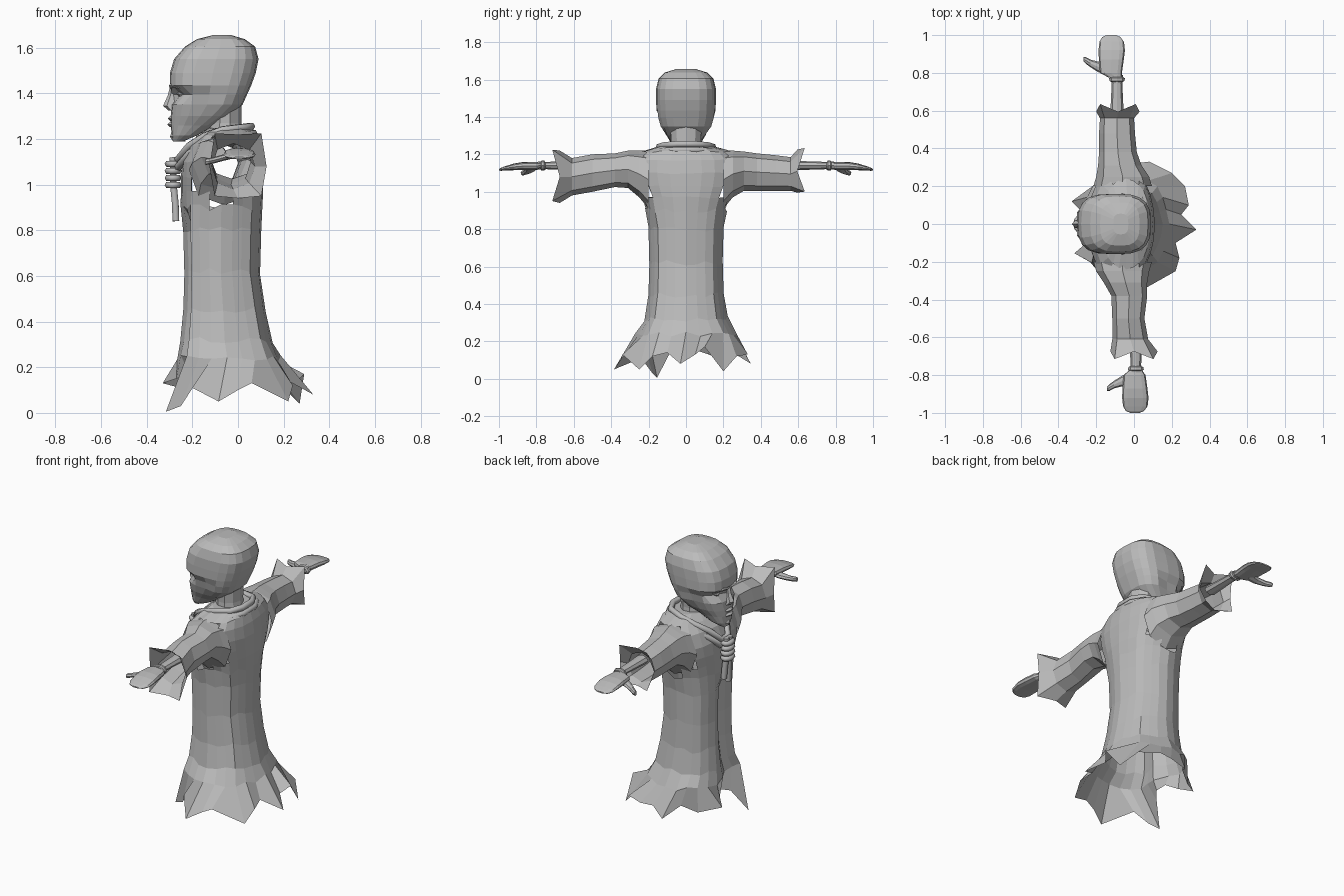
import bpy, bmesh, math, random
from mathutils import Vector

if "Cube" in bpy.data.objects:
    bpy.data.objects.remove(bpy.data.objects["Cube"])

random.seed(4)
grey = bpy.data.materials.new("plain grey")
grey.diffuse_color = (0.5, 0.5, 0.5, 1)
grey.use_nodes = True
grey.node_tree.nodes["Principled BSDF"].inputs["Base Color"].default_value = grey.diffuse_color


def loft(name, rings, cap_start=True, cap_end=True, skip=None):
    """Skin a list of equally sized closed rings, flat shaded."""
    bm = bmesh.new()
    rows = [[bm.verts.new(p) for p in r] for r in rings]
    n = len(rows[0])
    for a, b in zip(rows, rows[1:]):
        for i in range(n):
            j = (i + 1) % n
            bm.faces.new((a[i], a[j], b[j], b[i]))
    if cap_start:
        bm.faces.new(rows[0][::-1])
    if cap_end:
        bm.faces.new(rows[-1])
    bmesh.ops.recalc_face_normals(bm, faces=bm.faces)
    if skip:
        holes = [f for f in bm.faces if skip(f.calc_center_median())]
        bmesh.ops.delete(bm, geom=holes, context='FACES')
    me = bpy.data.meshes.new(name)
    bm.to_mesh(me)
    bm.free()
    me.materials.append(grey)
    ob = bpy.data.objects.new(name, me)
    bpy.context.collection.objects.link(ob)
    return ob


def spow(v, p):
    return math.copysign(abs(v) ** p, v)


def ring_z(z, x0, x1, ry, n=16, p=1.0, cy=0.0):
    """Horizontal superellipse ring between x0 and x1."""
    cx, rx = (x0 + x1) / 2, (x1 - x0) / 2
    return [Vector((cx + rx * spow(math.cos(t), p), cy + ry * spow(math.sin(t), p), z))
            for t in (2 * math.pi * i / n for i in range(n))]


def ring_y(y, cx, cz, rx, rz, n=8, p=1.0):
    """Upright ring across the arm direction."""
    return [Vector((cx + rx * spow(math.cos(t), p), y, cz + rz * spow(math.sin(t), p)))
            for t in (2 * math.pi * i / n for i in range(n))]


def ring_x(x, cy, cz, ry, rz, n=8):
    """Upright ring across the facing direction."""
    return [Vector((x, cy + ry * math.cos(2 * math.pi * i / n),
                    cz + rz * math.sin(2 * math.pi * i / n))) for i in range(n)]


def rope(name, pts, radius, closed=False):
    cu = bpy.data.curves.new(name, 'CURVE')
    cu.dimensions = '3D'
    cu.bevel_depth = radius
    cu.bevel_resolution = 1
    cu.use_fill_caps = True
    sp = cu.splines.new('POLY')
    sp.points.add(len(pts) - 1)
    for q, p in zip(sp.points, pts):
        q.co = (*p, 1)
    sp.use_cyclic_u = closed
    cu.materials.append(grey)
    ob = bpy.data.objects.new(name, cu)
    bpy.context.collection.objects.link(ob)


# Robe: pleated hollow body with a front fold, arm holes and a ragged hem
hem = [(.33, -.03, .08), (.25, .05, .13), (.29, .10, .17), (.27, .20, .04),
       (.20, .27, .12), (.08, .33, .13), (0, .32, .13), (-.08, .347, .08),
       (-.14, .25, .14), (-.22, .20, .10), (-.33, .12, .13), (-.27, .06, .15),
       (-.21, .02, .17), (-.19, -.03, .15), (-.24, -.09, .13), (-.316, -.155, .005),
       (-.25, -.18, .03), (-.20, -.24, .11), (-.085, -.385, .05), (0, -.35, .10),
       (.06, -.34, .13), (.22, -.25, .05), (.24, -.18, .12), (.22, -.10, .14)]
levels = [(.24, -.28, .185, .27), (.32, -.265, .15, .222), (.45, -.25, .12, .20),
          (.62, -.245, .095, .195), (.80, -.25, .10, .20), (.90, -.25, .105, .218),
          (.97, -.25, .11, .24), (1.03, -.25, .11, .27), (1.10, -.245, .11, .29),
          (1.17, -.215, .10, .285), (1.215, -.17, .085, .24), (1.245, -.13, .06, .13)]
pleat = [(.02 if i % 3 == 0 else -.02) + random.uniform(-.02, .02) for i in range(24)]
pleat[6] = pleat[18] = .005
fold = {12: .03, 13: .06, 14: .03}
rings = [[Vector(p) for p in hem]]
for z, x0, x1, ry in levels:
    r = ring_z(z, x0, x1, ry, len(hem), .9)
    k = 1.0 if z < .95 else .3
    mid = Vector(((x0 + x1) / 2, 0, z))
    for i, v in enumerate(r):
        r[i] = mid + (v - mid) * (1 + k * pleat[i])
        r[i].z += random.uniform(-.015, .015) * k
        if z < .85:
            r[i].x += fold.get(i, 0)
    rings.append(r)
loft("robe", rings, cap_start=False, skip=lambda c: abs(c.y) > .19 and
     ((c.x + .06) / .15) ** 2 + ((c.z - 1.07) / .14) ** 2 < 1)

# Head: squarish rounded skull tapering to the jaw, with sunken eye sockets
skull = [(1.19, -.285, -.24, .035), (1.215, -.29, -.18, .065), (1.26, -.295, -.10, .09),
         (1.30, -.295, -.035, .118), (1.35, -.29, .02, .14), (1.395, -.29, .04, .153),
         (1.435, -.298, .058, .158), (1.49, -.298, .078, .16), (1.55, -.28, .09, .16),
         (1.605, -.232, .075, .147), (1.637, -.18, .03, .115), (1.655, -.11, -.03, .055)]
rings = []
for z, x0, x1, ry in skull:
    r = ring_z(z, x0, x1, ry, 20, .68 if z > 1.32 else .78)
    for v in r:
        if v.x < -.1 and z < 1.43:
            v.y *= .88
        if z == 1.395 and v.x < -.2 and .02 < abs(v.y) < .12:
            v.x += .035
    rings.append(r)
loft("head", rings)
loft("neck", [ring_z(1.18, -.14, .025, .09, 10), ring_z(1.27, -.13, .015, .083, 10),
              ring_z(1.37, -.13, .015, .09, 10)], False, False)

# Face details
loft("nose", [ring_z(1.325, -.305, -.26, .028, 6), ring_z(1.345, -.328, -.26, .024, 6),
              ring_z(1.39, -.308, -.26, .014, 6), ring_z(1.43, -.298, -.26, .014, 6)])
for nm, z, x in (("upper_lip", 1.29, -.308), ("lower_lip", 1.263, -.31)):
    loft(nm, [ring_z(z - .011, x + .012, -.25, .03, 8), ring_z(z, x, -.25, .04, 8),
              ring_z(z + .011, x + .012, -.25, .03, 8)])
loft("chin", [ring_z(1.19, -.285, -.23, .025, 8), ring_z(1.21, -.298, -.23, .035, 8),
              ring_z(1.235, -.29, -.23, .03, 8)])
for s, side in ((-1, "right"), (1, "left")):
    loft(side + "_brow", [ring_y(s * .015, -.285, 1.425, .015, .010, 6),
                          ring_y(s * .06, -.28, 1.435, .022, .013, 6),
                          ring_y(s * .11, -.25, 1.43, .018, .010, 6)])
    loft(side + "_eye", [ring_z(1.385, -.258, -.225, .012, 8, 1, s * .058),
                         ring_z(1.398, -.268, -.22, .022, 8, 1, s * .058),
                         ring_z(1.411, -.258, -.225, .012, 8, 1, s * .058)])

# Arms: side, arm x, hand x and sleeve profile (y, x, z, rx, rz)
shoulder = [(.20, -.06, 1.065, .155, .155), (.25, -.06, 1.095, .14, .125)]
right_sleeve = shoulder + [(.31, -.045, 1.12, .115, .10), (.38, -.025, 1.115, .095, .09),
                           (.50, -.03, 1.10, .085, .10), (.61, -.02, 1.08, .095, .10),
                           (.69, 0, 1.08, .125, .14)]
left_sleeve = shoulder + [(.31, -.075, 1.11, .115, .105), (.38, -.085, 1.105, .10, .10),
                          (.48, -.09, 1.10, .095, .095), (.56, -.09, 1.095, .09, .09),
                          (.61, -.085, 1.11, .115, .115)]
for s, side, ax, hx, sleeve in ((-1, "right", .01, .005, right_sleeve),
                                (1, "left", -.09, -.12, left_sleeve)):
    # Wide hollow sleeve, its open cuff pulled into ragged corners
    rings = [ring_y(s * y, x, z, rx, rz, 8, .9) for y, x, z, rx, rz in sleeve]
    centre = Vector((sleeve[-1][1], s * sleeve[-1][0], sleeve[-1][2]))
    for i, v in enumerate(rings[-1]):
        if i % 2:
            top = v.z > centre.z
            rings[-1][i] = centre + (v - centre) * 1.12 + Vector(
                (0, s * .025, .03 if top else -.015))
        else:
            v.y -= s * .015
    loft(side + "_sleeve", rings, cap_start=False, cap_end=False)
    # Thin forearm with a knobbly wrist band
    loft(side + "_forearm", [ring_y(s * y, ax, 1.14, r, r * .7) for y, r in
                             ((.55, .038), (.62, .034), (.745, .028), (.79, .032))])
    loft(side + "_wrist_band", [ring_y(s * y, ax, 1.14, r, r * .65) for y, r in
                                ((.75, .025), (.758, .04), (.772, .042), (.782, .025))])
    # Flat mitten hand
    loft(side + "_hand", [ring_y(s * y, x, z, rx, rz, 12, .75) for y, x, z, rx, rz in
                          ((.775, ax * .7 + hx * .3, 1.14, .035, .016),
                           (.80, hx - .002, 1.138, .058, .022),
                           (.87, hx, 1.137, .066, .022), (.92, hx + .002, 1.133, .07, .018),
                           (.965, hx + .002, 1.125, .065, .012), (.99, hx, 1.12, .048, .008),
                           (1.0, hx, 1.117, .025, .004))])
    loft(side + "_thumb", [ring_x(hx + x, s * y, z, r, .014) for x, y, z, r in
                           ((-.02, .825, 1.13, .035), (-.07, .832, 1.118, .028),
                            (-.11, .85, 1.107, .02), (-.135, .866, 1.102, .018),
                            (-.148, .872, 1.10, .011))])

# Rope: two strands around the neck, sloping down to a wrapped knot
half = [(.03, .12, 1.24), (-.06, .155, 1.23), (-.15, .14, 1.20), (-.215, .09, 1.16),
        (-.265, .035, 1.10)]
loop = [(.065, .05, 1.245)] + half
loop = loop + [(x, -y, z) for x, y, z in reversed(loop)]
rope("neck_rope_inner", [(x * .97 - .005, y * .93, z + .01) for x, y, z in loop], .018, True)
rope("neck_rope_outer", [(x + .004, y * 1.1, z - .022) for x, y, z in loop], .018, True)
for k in range(4):
    z = .998 + .031 * k
    wrap = ring_z(z, -.306, -.262, .035, 10)
    rope("knot_wrap_%d" % (k + 1), wrap, .0155, True)
for y, end in ((-.016, .84), (.016, .87)):
    rope("rope_tail", [(-.285, y, 1.12), (-.283, y, 1.0), (-.275, y * 1.2, .92),
                       (-.272, y * 1.3, end)], .017)
